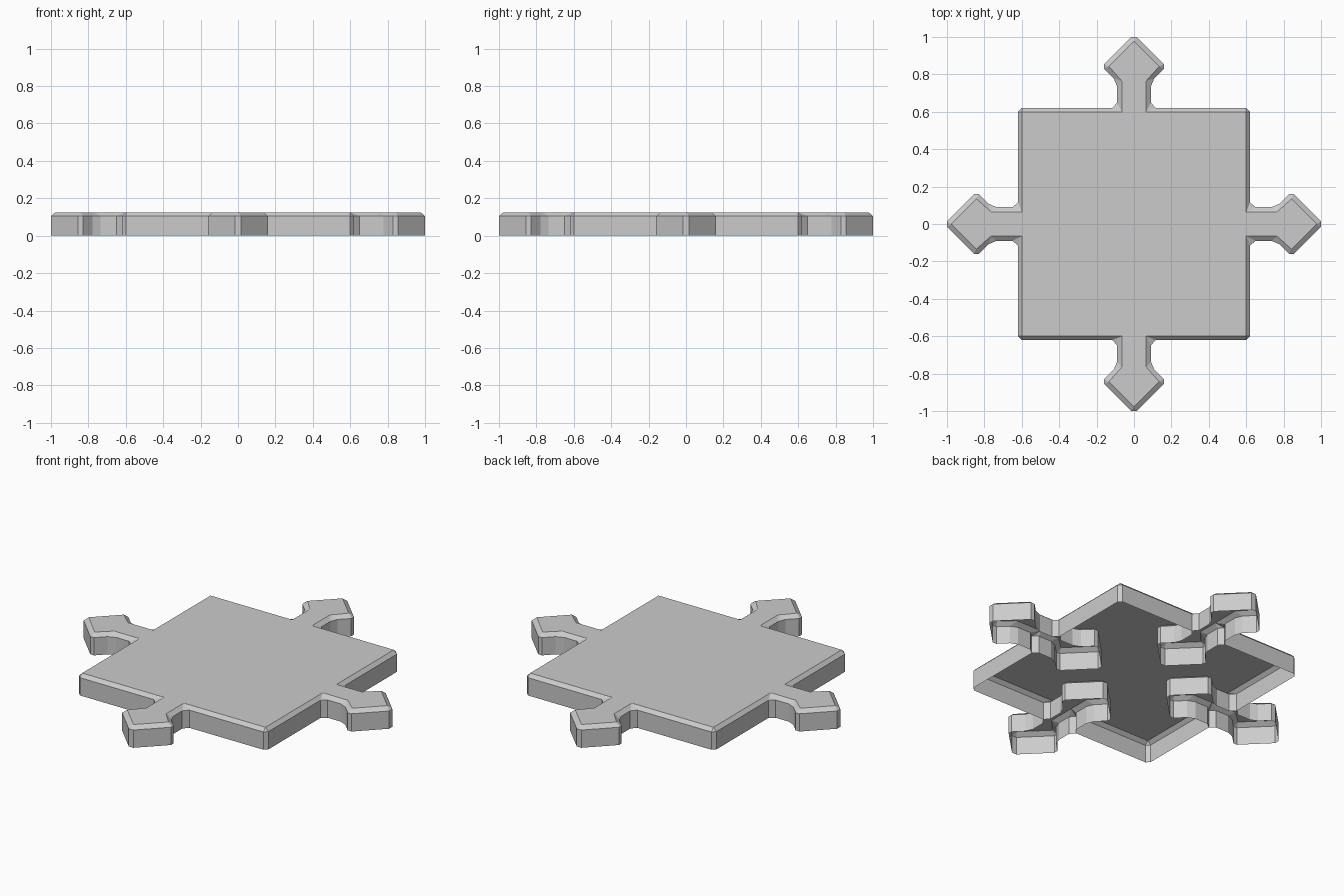
import bpy, bmesh, math
from mathutils import Matrix

if "Cube" in bpy.data.objects:
    bpy.data.objects.remove(bpy.data.objects["Cube"])

WALL_Z, TOP_Z = 0.105, 0.125

# Half of one arrow, tip to root: wall outline (x, y) paired with bevelled top outline (x, y)
ARROW = [((1.0, 0.015), (0.977, 0.0)),
         ((0.855, 0.16), (0.843, 0.135)),
         ((0.83, 0.16), (0.843, 0.135)),
         ((0.778, 0.108), (0.765, 0.065)),
         ((0.735, 0.09), (0.765, 0.065)),
         ((0.65, 0.09), (0.60, 0.065)),
         ((0.62, 0.115), (0.60, 0.065))]


def flip(pair):
    return tuple((x, -y) for x, y in pair)


def full_arrow(half):
    return [flip(p) for p in reversed(half)] + list(half)


def build_shell(name, outline, turns, closed):
    """Thin shell: vertical wall, bevel strip and (when closed) a flat top."""
    bm = bmesh.new()
    rings = [[], [], []]
    for i in range(turns):
        rot = Matrix.Rotation(i * math.pi / 2, 3, 'Z')
        for (wx, wy), (tx, ty) in outline:
            for ring, co in zip(rings, ((wx, wy, 0), (wx, wy, WALL_Z), (tx, ty, TOP_Z))):
                v = bm.verts.new(co)
                v.co = rot @ v.co
                ring.append(v)
    n = len(rings[0])
    for lo, hi in zip(rings, rings[1:]):
        for i in range(n if closed else n - 1):
            j = (i + 1) % n
            bm.faces.new((lo[i], lo[j], hi[j], hi[i]))
    if closed:
        bm.faces.new(rings[2])
    bmesh.ops.remove_doubles(bm, verts=bm.verts, dist=0.0005)
    mesh = bpy.data.meshes.new(name)
    bm.to_mesh(mesh)
    bm.free()
    obj = bpy.data.objects.new(name, mesh)
    bpy.context.collection.objects.link(obj)
    return obj


# Square tile with an outward arrow on each side, open underneath
corner = [((0.62, 0.60), (0.60, 0.60)), ((0.60, 0.62), (0.60, 0.60))]
build_shell("tile_shell", full_arrow(ARROW) + corner, 4, True)

# Matching inward arrow walls under the top, mirrored across the tile edge
inner = [((1.24 - w[0], w[1]), (min(1.24 - t[0], 0.60), t[1])) for w, t in ARROW]
for k, side in enumerate(("right", "back", "left", "front")):
    ribs = build_shell("inner_arrow_" + side, full_arrow(inner), 1, False)
    ribs.data.flip_normals()
    ribs.rotation_euler.z = k * math.pi / 2
